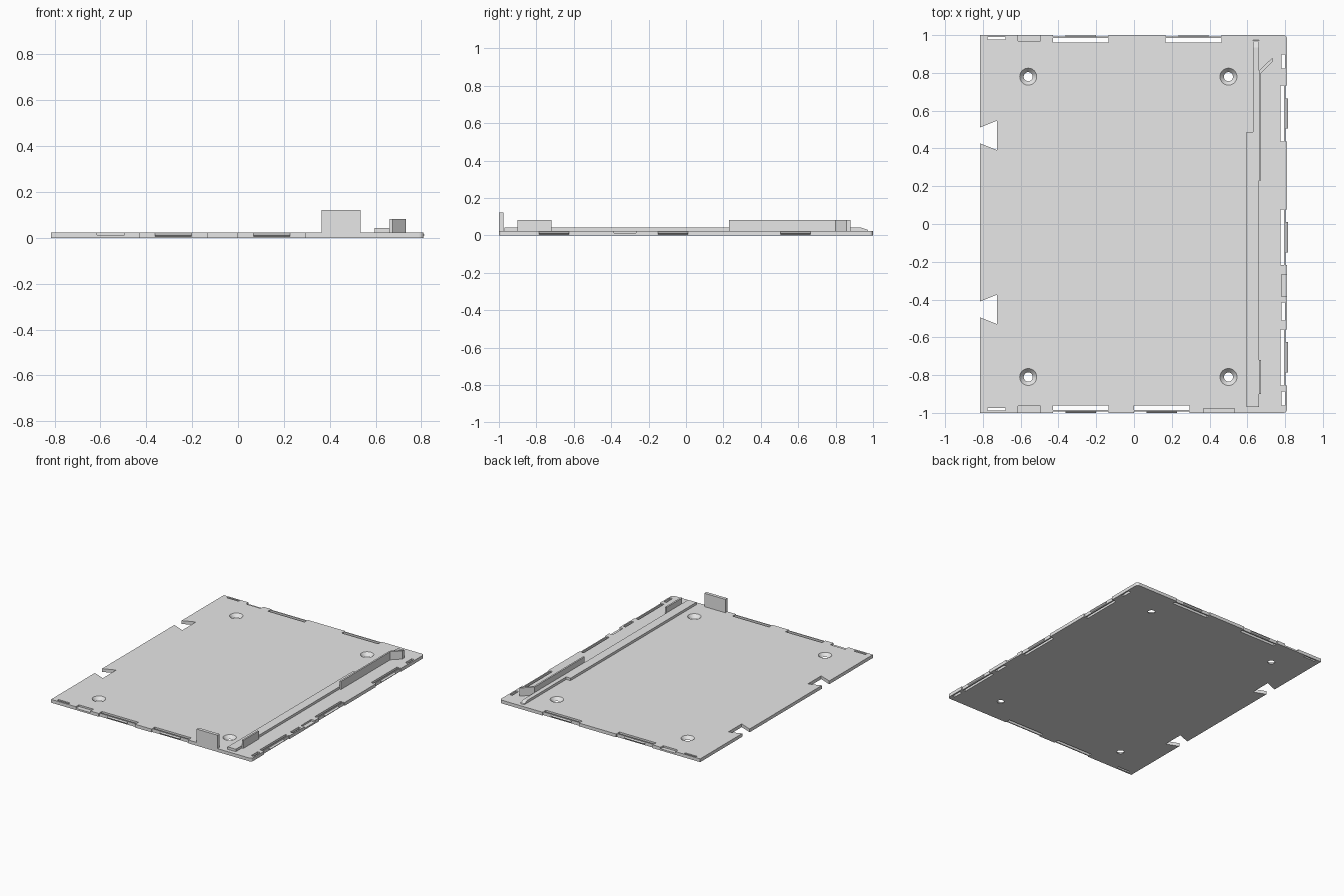
import bpy, bmesh, math
from mathutils import Vector

cube = bpy.data.objects.get("Cube")
if cube:
    bpy.data.objects.remove(cube, do_unlink=True)

GREY = (0.8, 0.8, 0.8, 1)
mat = bpy.data.materials.new("light grey plastic")
mat.use_nodes = True
mat.diffuse_color = GREY
mat.node_tree.nodes["Principled BSDF"].inputs["Base Color"].default_value = GREY

TOP = 0.024          # plate thickness
RIGHT = 0.81         # plate edge on the +x side
LEFT = -0.815


def loft(bm, ring_a, ring_b):
    """Closed solid between two matching rings of points."""
    a = [bm.verts.new(p) for p in ring_a]
    b = [bm.verts.new(p) for p in ring_b]
    bm.faces.new(a[::-1])
    bm.faces.new(b)
    for i in range(len(a)):
        j = (i + 1) % len(a)
        bm.faces.new((a[i], a[j], b[j], b[i]))


def prism(bm, outline, z0, z1):
    loft(bm, [(x, y, z0) for x, y in outline], [(x, y, z1) for x, y in outline])


def finish(bm, name):
    bmesh.ops.recalc_face_normals(bm, faces=bm.faces[:])
    me = bpy.data.meshes.new(name)
    bm.to_mesh(me)
    bm.free()
    me.materials.append(mat)
    ob = bpy.data.objects.new(name, me)
    bpy.context.collection.objects.link(ob)
    return ob


def place(side, along, depth, z):
    """Point given by distance along an edge and depth inward from it."""
    if side == "front":
        return Vector((along, -1 + depth, z))
    if side == "back":
        return Vector((along, 1 - depth, z))
    return Vector((RIGHT - depth, along, z))


def edge_prism(bm, side, a, b, profile):
    """Extrude a (depth, z) profile along a stretch of an edge."""
    loft(bm, [place(side, a, d, z) for d, z in profile],
         [place(side, b, d, z) for d, z in profile])


def edge_box(bm, side, a, b, d0, d1, z0=-0.02, z1=0.05):
    edge_prism(bm, side, a, b, [(d0, z0), (d1, z0), (d1, z1), (d0, z1)])


# Positions along each edge: snap centres, small slots, shallow pockets
SNAPS = [("front", -0.282), ("front", 0.147), ("back", -0.282), ("back", 0.315),
         ("right", 0.585), ("right", -0.07), ("right", -0.706)]
SMALL_SLOTS = [("front", -0.775, -0.68, 0.013, 0.027), ("back", -0.775, -0.68, 0.009, 0.022),
               ("right", 0.823, 0.897, 0.01, 0.03), ("right", -0.51, -0.415, 0.01, 0.03),
               ("right", -0.96, -0.886, 0.01, 0.03)]
POCKETS = [("front", -0.615, -0.495, 0.036), ("back", -0.615, -0.495, 0.03),
           ("right", -0.385, -0.267, 0.03)]

# Plate outline: rounded right corners, two dovetail notches on the left
R = 0.02
outline = [(LEFT, -1)]
for cy, start in ((-1 + R, -90), (1 - R, 0)):
    for i in range(7):
        t = math.radians(start + i * 15)
        outline.append((RIGHT - R + R * math.cos(t), cy + R * math.sin(t)))
outline.append((LEFT, 1))
for c in (0.469, -0.452):
    outline += [(LEFT, c + 0.042), (-0.725, c + 0.078), (-0.725, c - 0.078), (LEFT, c - 0.042)]
bm = bmesh.new()
prism(bm, outline, 0, TOP)
plate = finish(bm, "base_plate")

# Cutter: snap slots, edge recesses, pockets and countersunk screw holes
bm = bmesh.new()
for side, c in SNAPS:
    near, far = (0.017, 0.035) if side == "right" else (0.016, 0.039)
    edge_box(bm, side, c - 0.148, c + 0.148, near, far)
    edge_box(bm, side, c - 0.148, c + 0.148, -0.03, 0.008)
for side, a, b, d0, d1 in SMALL_SLOTS:
    edge_box(bm, side, a, b, d0, d1)
for side, a, b, d in POCKETS:
    edge_box(bm, side, a, b, -0.03, d, 0.012)
SLOPE = (0.045 - 0.024) / TOP
for x in (-0.56, 0.5):
    for y in (0.78, -0.81):
        rings = []
        for z in (-0.01, TOP + 0.01):
            r = 0.024 + SLOPE * z
            rings.append([(x + r * math.cos(math.tau * i / 32),
                           y + r * math.sin(math.tau * i / 32), z) for i in range(32)])
        loft(bm, *rings)
cutter = finish(bm, "plate_cutter")
cutter.hide_render = True
mod = plate.modifiers.new("cut", "BOOLEAN")
mod.operation = "DIFFERENCE"
mod.solver = "EXACT"
mod.object = cutter
deps = bpy.context.evaluated_depsgraph_get()
cut_mesh = bpy.data.meshes.new_from_object(plate.evaluated_get(deps))
plate.modifiers.clear()
plate.data = cut_mesh
bpy.data.objects.remove(cutter, do_unlink=True)

# Snap ridges on the outer strips
bm = bmesh.new()
for side, c in SNAPS:
    tip = -0.005 if side == "right" else 0.0
    edge_prism(bm, side, c - 0.08, c + 0.08, [(0.01, 0.003), (tip, 0.013), (0.01, 0.022)])
finish(bm, "snap_ridges")

# Upright tab on the front edge
bm = bmesh.new()
edge_box(bm, "front", 0.365, 0.535, 0, 0.024, TOP, 0.122)
finish(bm, "front_tab")

# Low stepped rail with a sloped back end
bm = bmesh.new()
RAIL = 0.042
prism(bm, [(0.595, -0.97), (0.661, -0.97), (0.661, 0.487), (0.595, 0.487)], TOP - 0.002, RAIL)
side_profile = [(0.487, TOP - 0.002), (0.975, TOP - 0.002), (0.97, 0.03), (0.935, RAIL), (0.487, RAIL)]
loft(bm, [(0.63, y, z) for y, z in side_profile], [(0.661, y, z) for y, z in side_profile])
finish(bm, "rail")

# Tall guide walls beside the rail, the rear one with an angled end
bm = bmesh.new()
W0, W1, WALL = 0.661, 0.673, 0.083
prism(bm, [(W0, -0.9), (W1, -0.9), (W1, -0.72), (W0, -0.72)], TOP - 0.002, WALL)
prism(bm, [(W0, 0.23), (W1, 0.23), (W1, 0.80), (0.732, 0.857), (0.732, 0.88), (W0, 0.81)],
      TOP - 0.002, WALL)
finish(bm, "guide_walls")
